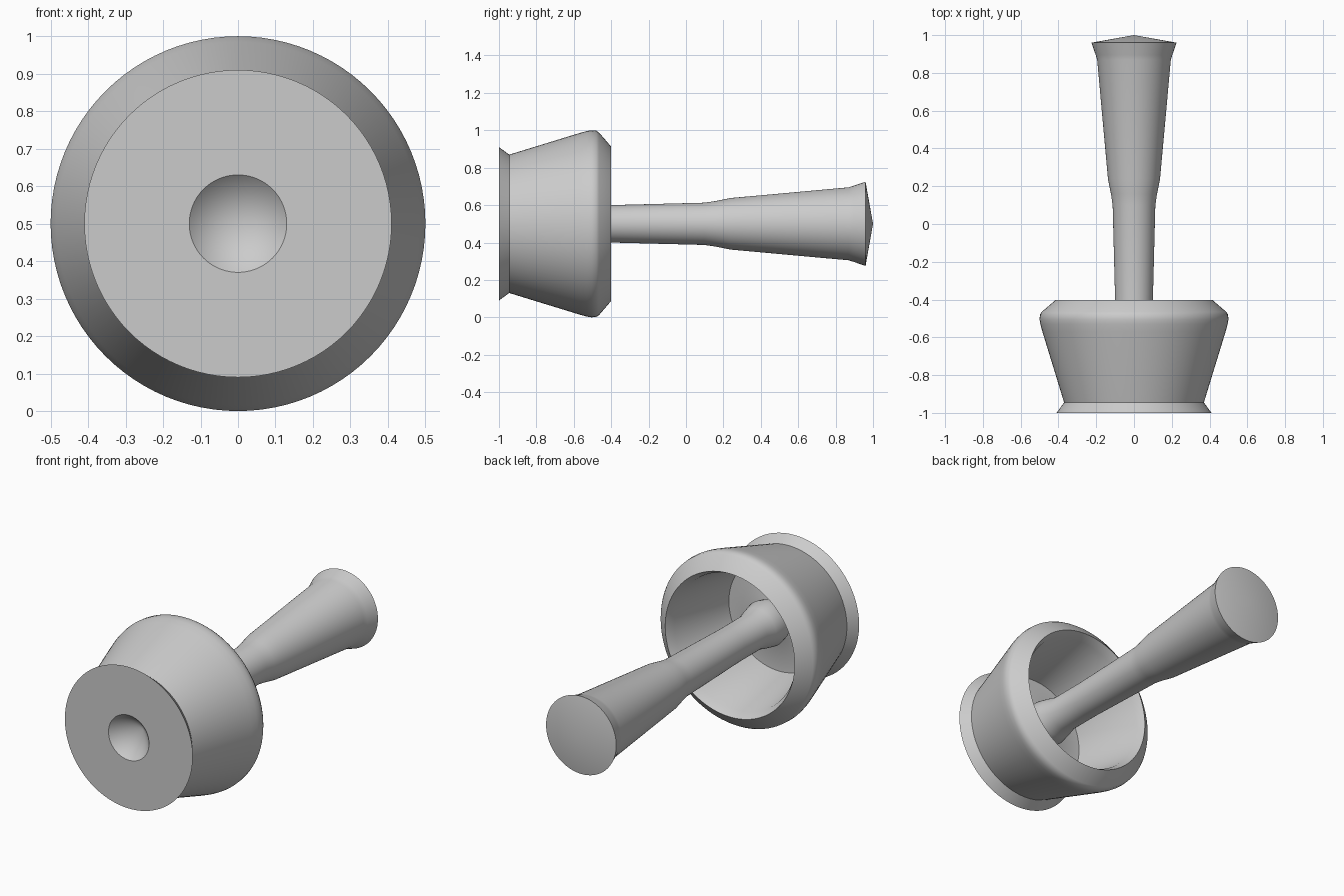
import bpy, math
from mathutils import Matrix

cube = bpy.data.objects.get("Cube")
if cube:
    bpy.data.objects.remove(cube, do_unlink=True)

SEGMENTS = 96

stone = bpy.data.materials.new("grey_stone")
stone.use_nodes = True
GREY = (0.6, 0.6, 0.6, 1)
stone.diffuse_color = GREY
stone.node_tree.nodes["Principled BSDF"].inputs["Base Color"].default_value = GREY


def lathe(name, profile):
    """Turn a (radius, y) profile around the y axis at z = 0.5."""
    verts, rings, faces = [], [], []
    for r, y in profile:
        count = SEGMENTS if r > 0 else 1
        rings.append([len(verts) + i for i in range(count)])
        for i in range(count):
            a = 2 * math.pi * i / SEGMENTS
            verts.append((r * math.cos(a), y, 0.5 + r * math.sin(a)))
    for a, b in zip(rings, rings[1:]):
        for i in range(SEGMENTS):
            j = (i + 1) % SEGMENTS
            quad = [a[i % len(a)], a[j % len(a)], b[j % len(b)], b[i % len(b)]]
            faces.append(list(dict.fromkeys(quad)))
    mesh = bpy.data.meshes.new(name)
    mesh.from_pydata(verts, [], faces)
    mesh.materials.append(stone)
    obj = bpy.data.objects.new(name, mesh)
    bpy.context.collection.objects.link(obj)
    bpy.ops.object.select_all(action="DESELECT")
    obj.select_set(True)
    bpy.context.view_layer.objects.active = obj
    bpy.ops.object.shade_smooth_by_angle(angle=math.radians(30))
    return obj


# Bowl: dimpled base, flared foot, sloping wall, bevelled rim, hollow inside
lathe("mortar_bowl", [
    (0, -0.87), (0.13, -1), (0.41, -1), (0.37, -0.945),
    (0.485, -0.57), (0.496, -0.53), (0.5, -0.505), (0.498, -0.48), (0.488, -0.465),
    (0.415, -0.402), (0.39, -0.45), (0.32, -0.85), (0.13, -0.85), (0, -0.78)])

# Pestle: rounded grinding head, slim shaft, flared grip with a shallow cone end
lathe("pestle", [
    (0, -0.84), (0.08, -0.82), (0.12, -0.78), (0.13, -0.73), (0.115, -0.66),
    (0.1, -0.6), (0.1, -0.4), (0.113, 0.1), (0.122, 0.16), (0.138, 0.24),
    (0.195, 0.87), (0.203, 0.895), (0.225, 0.96), (0, 1)])
